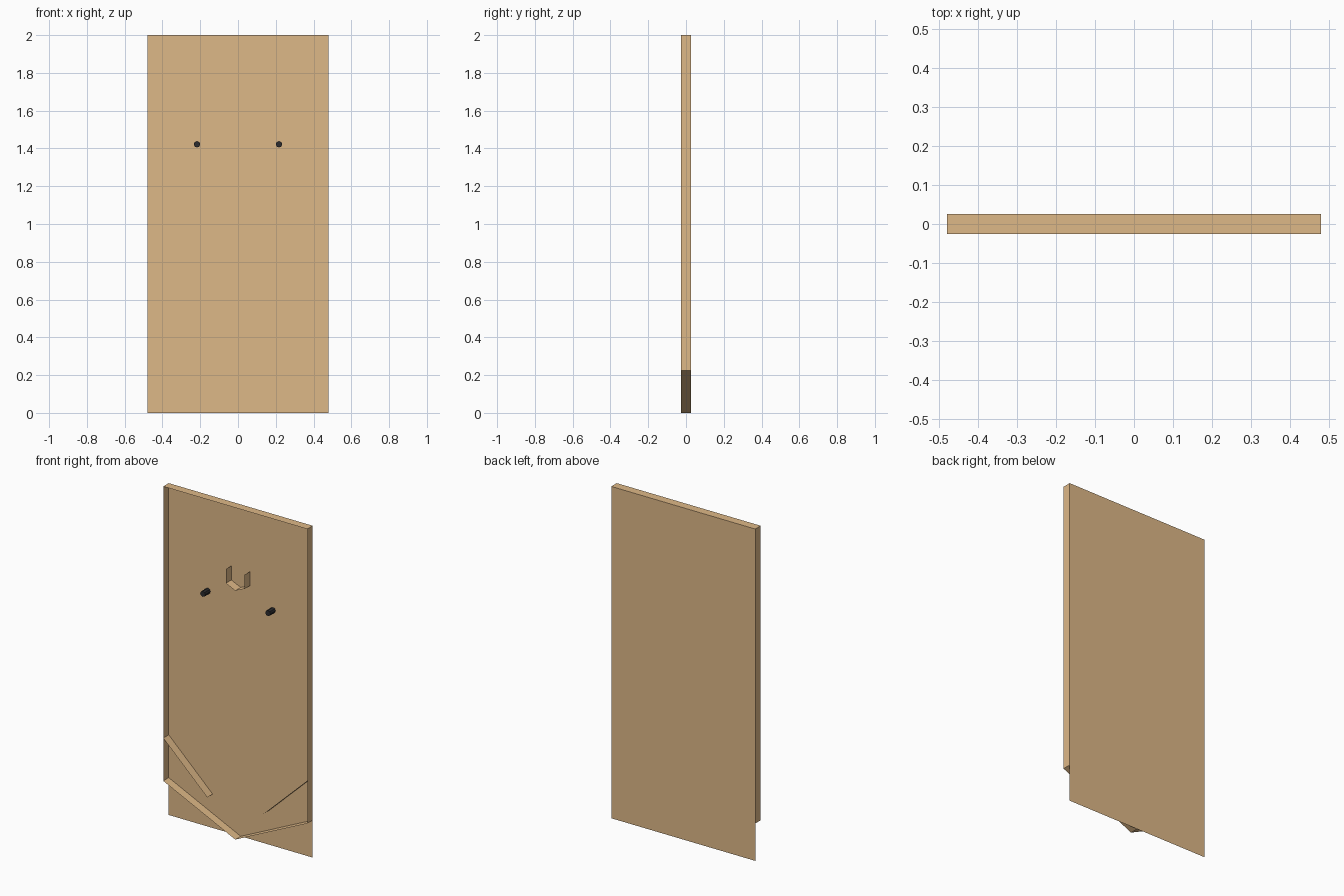
import bpy
import bmesh
from math import pi
from mathutils import Matrix

cube = bpy.data.objects.get("Cube")
if cube:
    bpy.data.objects.remove(cube, do_unlink=True)

W, H, D = 0.48, 2.0, 0.026   # half width, height, half depth
SIDE_Z = 0.225               # lower end of the side walls


def material(name, rgb):
    mat = bpy.data.materials.new(name)
    mat.use_nodes = True
    colour = (*rgb, 1.0)
    mat.diffuse_color = colour
    mat.node_tree.nodes["Principled BSDF"].inputs["Base Color"].default_value = colour
    return mat


def finish(name, bm, mat):
    mesh = bpy.data.meshes.new(name)
    bm.to_mesh(mesh)
    bm.free()
    mesh.materials.append(mat)
    obj = bpy.data.objects.new(name, mesh)
    bpy.context.scene.collection.objects.link(obj)
    return obj


def ribbon(name, path, mat):
    """Sheet wall following an (x, z) path, spanning the board's depth."""
    bm = bmesh.new()
    rows = [[bm.verts.new((x, y, z)) for y in (-D, D)] for x, z in path]
    for a, b in zip(rows, rows[1:]):
        bm.faces.new((a[0], b[0], b[1], a[1]))
    return finish(name, bm, mat)


wood = material("light wood", (0.73, 0.479, 0.242))
black = material("black", (0.025, 0.025, 0.028))

# Back panel
bm = bmesh.new()
bm.faces.new([bm.verts.new((x, D, z))
              for x, z in ((-W, 0), (W, 0), (W, H), (-W, H))])
finish("back_panel", bm, wood)

# Outer walls with the V-shaped floor
ribbon("outer_walls", [(-W, SIDE_Z), (-W, H), (W, H), (W, SIDE_Z)], wood)
ribbon("sloped_floor", [(W, SIDE_Z), (0, 0), (-W, SIDE_Z)], wood)

# Catch cup
ribbon("catch_cup", [(0.063, 1.613), (0.063, 1.528), (0, 1.5),
                     (-0.063, 1.528), (-0.063, 1.613)], wood)

# Mirrored guide rails and pegs
for side, s in (("left", 1), ("right", -1)):
    ribbon(side + "_guide_rail", [(s * W, 0.483), (s * 0.187, 0.204)], wood)
    bm = bmesh.new()
    bmesh.ops.create_cone(bm, cap_ends=True, segments=8, radius1=0.017,
                          radius2=0.017, depth=2 * D - 0.002,
                          matrix=Matrix.Translation((s * 0.217, -0.001, 1.422))
                          @ Matrix.Rotation(pi / 2, 4, 'X'))
    finish(side + "_peg", bm, black)
